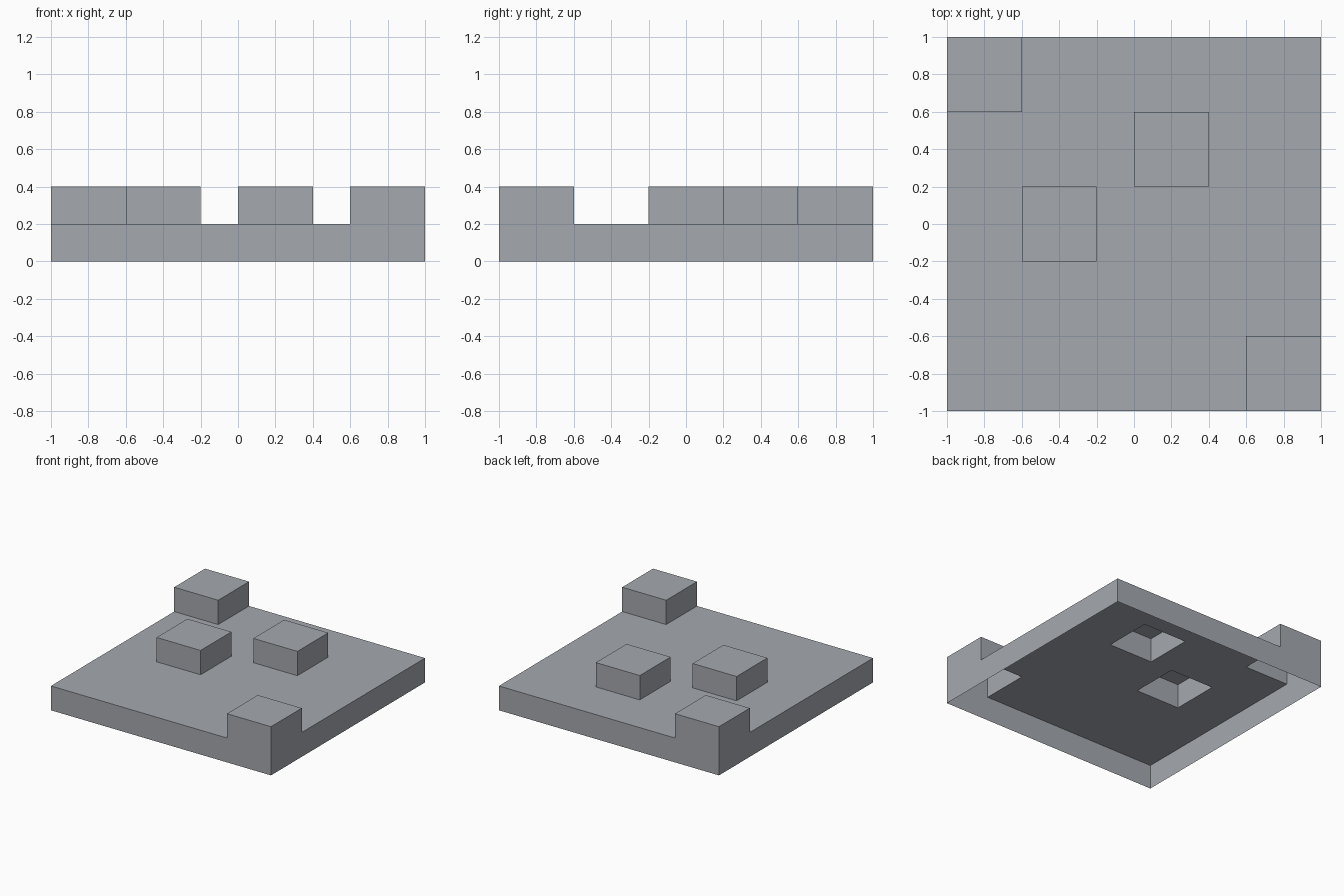
import bpy, bmesh
from mathutils import Vector

if "Cube" in bpy.data.objects:
    bpy.data.objects.remove(bpy.data.objects["Cube"])

DECK, TALL, CELL = 0.2, 0.4, 0.2
BLOCK = 0.4
# centres of the square raised blocks
BLOCKS = [(-0.8, 0.8), (0.2, 0.4), (-0.4, 0.0), (0.8, -0.8)]

stone = bpy.data.materials.new("light_stone_grey")
stone.diffuse_color = (0.376, 0.397, 0.429, 1)
stone.use_nodes = True
stone.node_tree.nodes["Principled BSDF"].inputs["Base Color"].default_value = stone.diffuse_color


def raised(x, y):
    return any(abs(x - bx) < BLOCK / 2 and abs(y - by) < BLOCK / 2 for bx, by in BLOCKS)


bm = bmesh.new()


def quad(points):
    bm.faces.new([bm.verts.new(p) for p in points])


def cell_height(i, j):
    # zero outside the plate, so the outer skirt is made like any other step
    if not (0 <= i < 10 and 0 <= j < 10):
        return 0.0
    return TALL if raised(-0.9 + i * CELL, -0.9 + j * CELL) else DECK


# thin stepped shell, open underneath: cell tops plus walls at every step down
for i in range(10):
    for j in range(10):
        c = Vector((-0.9 + i * CELL, -0.9 + j * CELL, 0))
        h = cell_height(i, j)
        r = CELL / 2
        quad([c + Vector((sx * r, sy * r, h)) for sx, sy in ((-1, -1), (1, -1), (1, 1), (-1, 1))])
        for dx, dy in ((1, 0), (-1, 0), (0, 1), (0, -1)):
            low = cell_height(i + dx, j + dy)
            mid, side = c + Vector((dx, dy, 0)) * r, Vector((-dy, dx, 0)) * r
            # walls split at deck level so that neighbouring corners match
            for z0, z1 in ((0.0, DECK), (DECK, TALL)):
                if low <= z0 and z1 <= h:
                    quad([mid - side + Vector((0, 0, z0)), mid + side + Vector((0, 0, z0)),
                          mid + side + Vector((0, 0, z1)), mid - side + Vector((0, 0, z1))])

bmesh.ops.remove_doubles(bm, verts=bm.verts, dist=1e-4)
mesh = bpy.data.meshes.new("plate_with_blocks")
bm.to_mesh(mesh)
bm.free()
mesh.materials.append(stone)
bpy.context.collection.objects.link(bpy.data.objects.new("plate_with_blocks", mesh))
